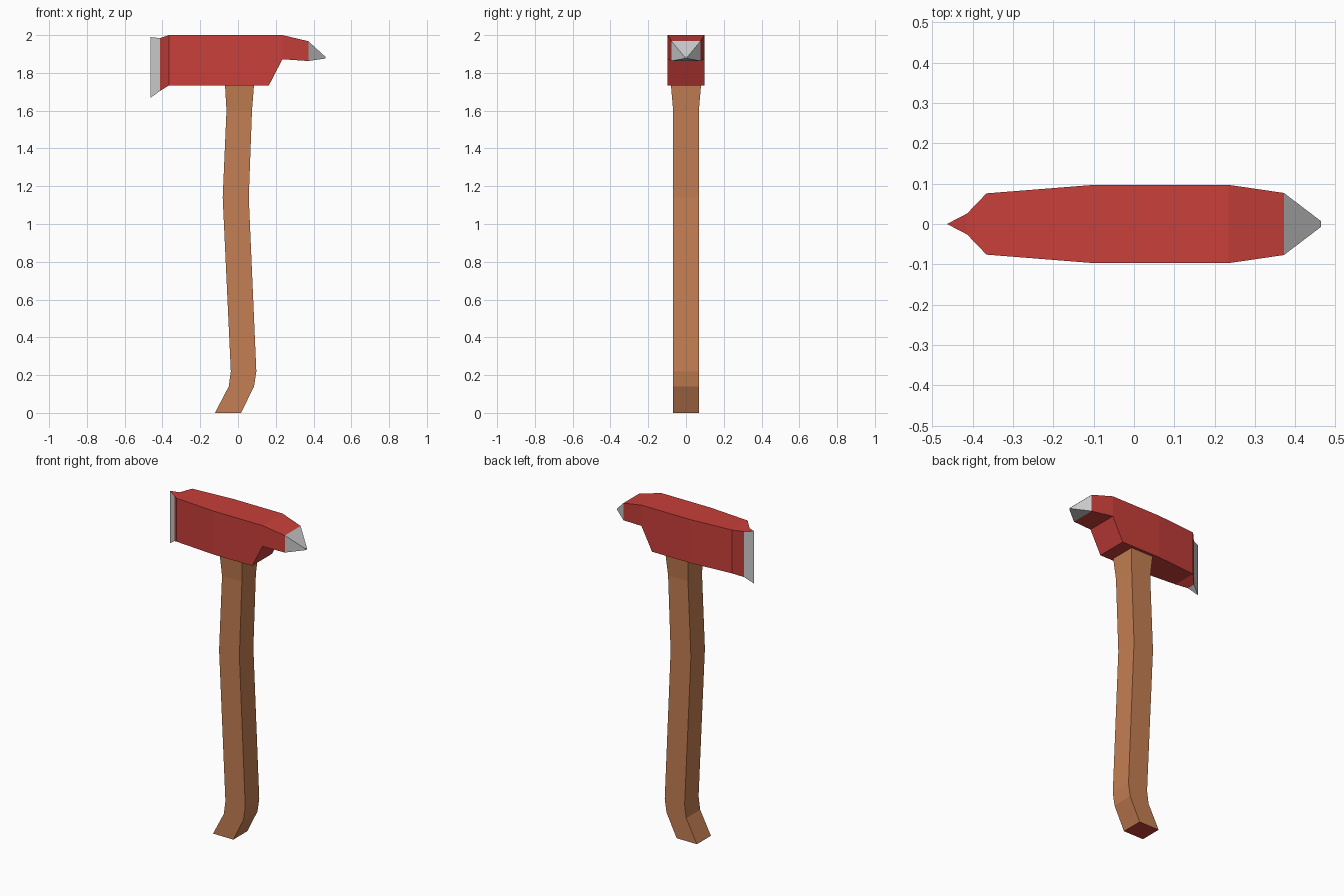
import bpy, bmesh

if "Cube" in bpy.data.objects:
    bpy.data.objects.remove(bpy.data.objects["Cube"])


def material(name, rgb):
    m = bpy.data.materials.new(name)
    m.diffuse_color = (*rgb, 1)
    m.use_nodes = True
    m.node_tree.nodes["Principled BSDF"].inputs["Base Color"].default_value = m.diffuse_color
    return m


red = material("red_paint", (0.58, 0.05, 0.042))
steel = material("steel", (0.6, 0.6, 0.6))
wood = material("wood", (0.55, 0.21, 0.085))


def loft(name, rings, mats, cap_start, cap_end, pick):
    """Join four-cornered rings; pick(segment, side) gives the material slot."""
    bm = bmesh.new()
    vs = [[bm.verts.new(p) for p in ring] for ring in rings]
    for i in range(len(vs) - 1):
        for j in range(4):
            k = (j + 1) % 4
            f = bm.faces.new((vs[i][j], vs[i][k], vs[i + 1][k], vs[i + 1][j]))
            f.material_index = pick(i, j)
    if cap_start:
        bm.faces.new(vs[0]).material_index = pick(-1, 0)
    if cap_end:
        bm.faces.new(vs[-1]).material_index = pick(len(vs) - 2, 0)
    bmesh.ops.remove_doubles(bm, verts=bm.verts, dist=0.0005)
    bmesh.ops.recalc_face_normals(bm, faces=bm.faces)
    me = bpy.data.meshes.new(name)
    bm.to_mesh(me)
    bm.free()
    for m in mats:
        me.materials.append(m)
    ob = bpy.data.objects.new(name, me)
    bpy.context.collection.objects.link(ob)
    return ob


# Curved handle: z, left x, right x, half depth; painted butt end
handle = [(0, -0.122, 0.016, 0.068), (0.14, -0.049, 0.085, 0.068),
          (0.22, -0.038, 0.097, 0.068), (1.14, -0.081, 0.057, 0.068),
          (1.6, -0.061, 0.074, 0.068), (1.74, -0.069, 0.085, 0.08)]
rings = [[(a, -d, z), (b, -d, z), (b, d, z), (a, d, z)] for z, a, b, d in handle]
loft("handle", rings, [wood, red], True, True, lambda i, j: 1 if i < 0 else 0)

# Axe head: x, bottom z, top z, half depth, from cutting edge to pick tip
head = [(-0.464, 1.667, 1.99, 0), (-0.414, 1.704, 1.984, 0.026),
        (-0.366, 1.733, 2.0, 0.076), (-0.1, 1.733, 2.0, 0.097),
        (0.163, 1.733, 2.0, 0.097), (0.235, 1.872, 2.0, 0.097),
        (0.372, 1.863, 1.968, 0.077), (0.464, 1.876, 1.884, 0.007)]
rings = [[(x, -d, lo), (x, d, lo), (x, d, hi), (x, -d, hi)] for x, lo, hi, d in head]
# Bare steel on the blade (except its top) and on the pick point
loft("axe_head", rings, [red, steel], False, True,
     lambda i, j: 1 if i == 6 or (i == 0 and j != 2) else 0)
